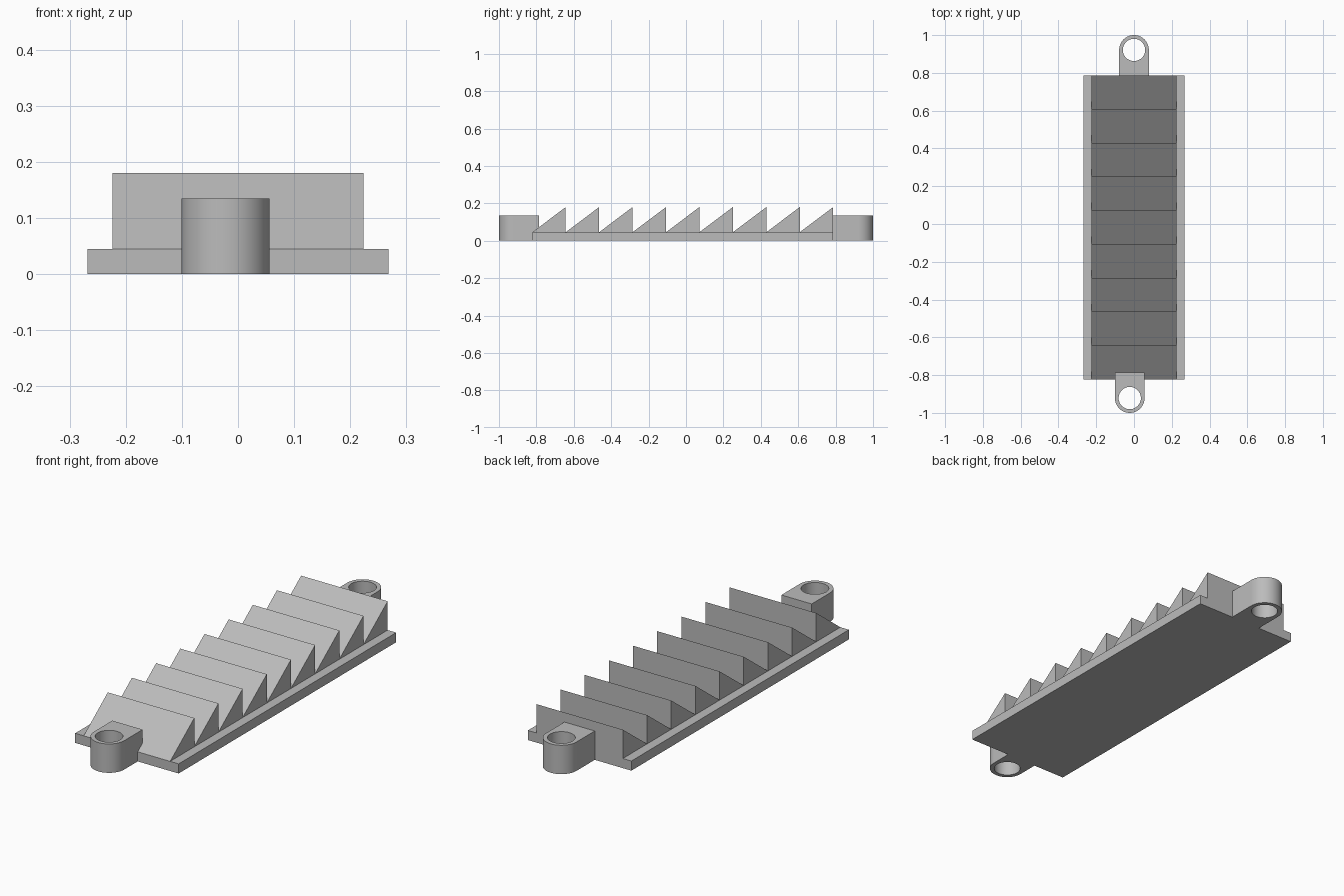
import bpy, bmesh, math
from mathutils import Vector

cube = bpy.data.objects.get("Cube")
if cube:
    bpy.data.objects.remove(cube, do_unlink=True)

# Single grey material
grey = bpy.data.materials.new("plain grey")
grey.use_nodes = True
COLOUR = (0.5, 0.5, 0.5, 1)
grey.diffuse_color = COLOUR
grey.node_tree.nodes["Principled BSDF"].inputs["Base Color"].default_value = COLOUR

BASE_W, BASE_H = 0.268, 0.045
FRONT, BACK = -0.822, 0.787
TOOTH_W, TOOTH_TOP, TEETH = 0.224, 0.18, 9
LUG_R, HOLE_R, LUG_H, LUG_LEN = 0.0785, 0.059, 0.135, 0.136


def prism(name, loops, direction):
    """Fill closed loops (outer first, then holes) and extrude them into a solid."""
    bm = bmesh.new()
    edges = []
    for loop in loops:
        verts = [bm.verts.new(p) for p in loop]
        edges += [bm.edges.new((a, b)) for a, b in zip(verts, verts[1:] + verts[:1])]
    if len(loops) == 1:
        bm.faces.new(verts)
    else:
        bmesh.ops.triangle_fill(bm, edges=edges, use_beauty=True)
    ext = bmesh.ops.extrude_face_region(bm, geom=bm.faces[:], use_keep_orig=True)
    moved = [g for g in ext["geom"] if isinstance(g, bmesh.types.BMVert)]
    bmesh.ops.translate(bm, verts=moved, vec=Vector(direction))
    bmesh.ops.recalc_face_normals(bm, faces=bm.faces[:])
    mesh = bpy.data.meshes.new(name)
    bm.to_mesh(mesh)
    bm.free()
    mesh.materials.append(grey)
    obj = bpy.data.objects.new(name, mesh)
    bpy.context.collection.objects.link(obj)
    return obj


def arc(x, y, r, start, sweep, steps):
    return [(x + r * math.cos(start + sweep * i / steps),
             y + r * math.sin(start + sweep * i / steps), 0) for i in range(steps + 1)]


def lug(name, x, side):
    """Round-ended mounting ear with a vertical screw hole; side is -1 front, 1 back."""
    y = side * (1 - LUG_R)
    inner_y = y - side * LUG_LEN
    outer = arc(x, y, LUG_R, 0, side * math.pi, 32)
    outer += [(x - LUG_R, inner_y, 0), (x + LUG_R, inner_y, 0)]
    hole = arc(x, y, HOLE_R, 0, math.tau, 48)[:-1]
    obj = prism(name, [outer, hole], (0, 0, LUG_H))
    bpy.ops.object.select_all(action="DESELECT")
    obj.select_set(True)
    bpy.context.view_layer.objects.active = obj
    bpy.ops.object.shade_smooth_by_angle(angle=math.radians(30))


# Flat base plate
prism("base_plate", [[(-BASE_W, FRONT, 0), (BASE_W, FRONT, 0),
                      (BASE_W, BACK, 0), (-BASE_W, BACK, 0)]], (0, 0, BASE_H))

# Sawtooth rack: each tooth slopes up towards the back and drops vertically
pitch = (BACK - FRONT) / TEETH
profile = [(-TOOTH_W, FRONT, BASE_H)]
for i in range(1, TEETH + 1):
    y = FRONT + i * pitch
    profile += [(-TOOTH_W, y, TOOTH_TOP), (-TOOTH_W, y, BASE_H + 0.0005)]
profile[-1] = (-TOOTH_W, BACK, BASE_H)
# Underside sits slightly inside the plate
profile += [(-TOOTH_W, BACK, BASE_H - 0.01), (-TOOTH_W, FRONT, BASE_H - 0.01)]
prism("sawtooth_rack", [profile], (2 * TOOTH_W, 0, 0))

# Mounting ears; the front one is offset sideways
lug("front_mounting_ear", -0.0225, -1)
lug("back_mounting_ear", 0, 1)
